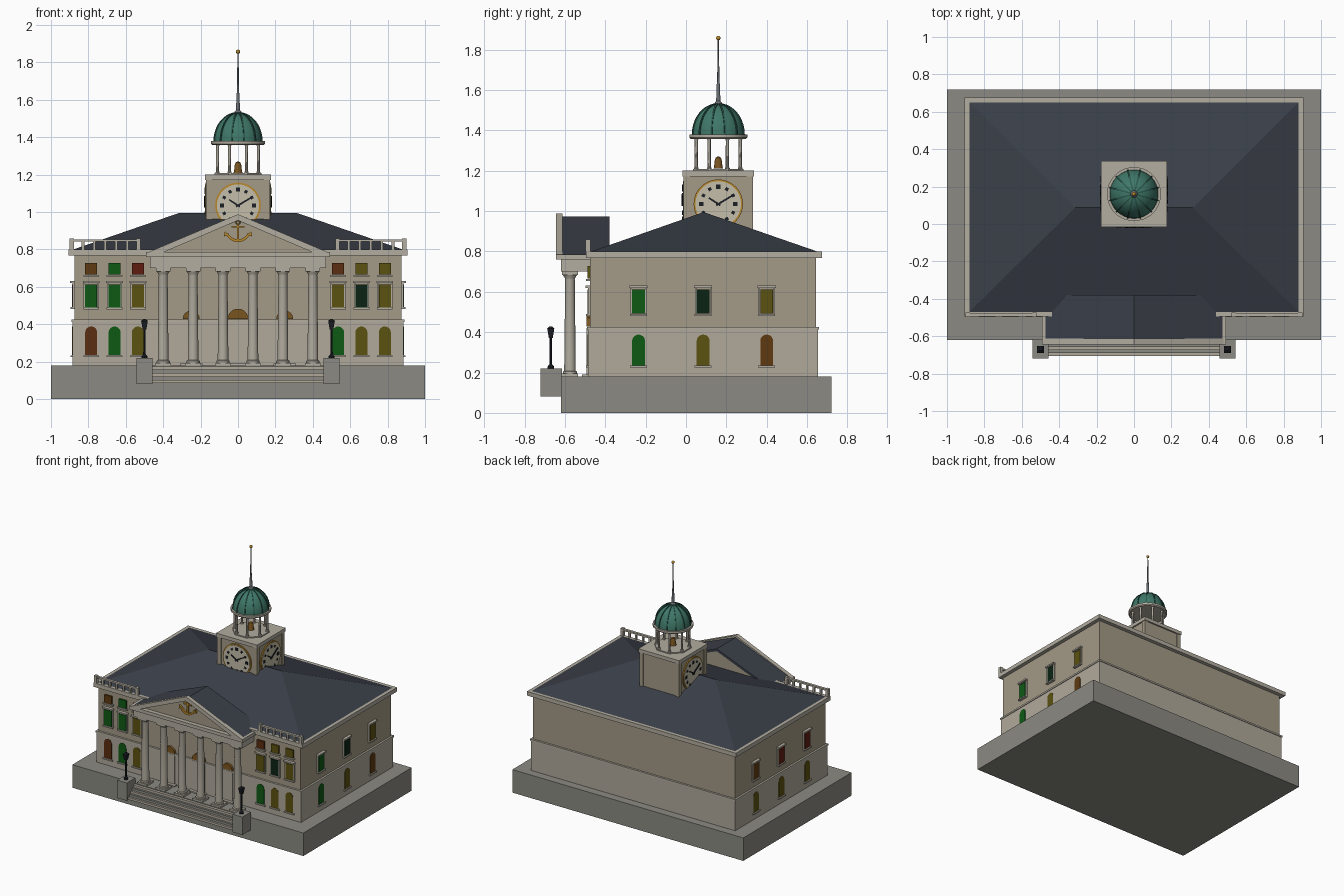
import bpy, bmesh
from math import sin, cos, pi, radians
from mathutils import Matrix

if "Cube" in bpy.data.objects:
    bpy.data.objects.remove(bpy.data.objects["Cube"])

T = Matrix.Translation
I = Matrix()


def RZ(deg):
    return Matrix.Rotation(radians(deg), 4, 'Z')


def mat(name, hexcol):
    m = bpy.data.materials.new(name)
    rgb = [int(hexcol[i:i + 2], 16) / 255 for i in (0, 2, 4)]
    m.diffuse_color = [((c + 0.055) / 1.055) ** 2.4 if c > 0.04 else c / 12.9 for c in rgb] + [1]
    m.use_nodes = True
    m.node_tree.nodes["Principled BSDF"].inputs["Base Color"].default_value = m.diffuse_color
    return m


STONE = mat("lower_stone", "b0a99b")
WALL = mat("upper_stone", "a39a86")
TRIM = mat("trim_stone", "b3ada0")
BASE = mat("base_stone", "8b8a83")
ROOF = mat("slate", "3a3f48")
COPPER = mat("copper", "3f7868")
RIB = mat("dark_copper", "2c5a4e")
GOLD = mat("gold", "b8892c")
BELL = mat("bronze", "7a5520")
BLACK = mat("black_iron", "1b1e24")
FACE = mat("clock_face", "c4bda8")
GREY = mat("spire_metal", "6c7074")
GLASS = {k: mat("glass_" + k, v) for k, v in dict(
    g="0d5a14", o="5c5210", b="5e3a10", r="5e1c10", d="0a2414", n="5a2e10").items()}


def finish(name, bm, m, M=I, smooth=False):
    bmesh.ops.recalc_face_normals(bm, faces=bm.faces)
    me = bpy.data.meshes.new(name)
    bm.to_mesh(me)
    bm.free()
    me.transform(M)
    me.materials.append(m)
    ob = bpy.data.objects.new(name, me)
    bpy.context.collection.objects.link(ob)
    if smooth:
        bpy.ops.object.select_all(action='DESELECT')
        ob.select_set(True)
        bpy.context.view_layer.objects.active = ob
        bpy.ops.object.shade_smooth_by_angle(angle=radians(35))
    return ob


def prism(name, pts, y0, y1, m, M=I):
    """Outline in x-z, pushed from y0 to y1."""
    bm = bmesh.new()
    a = [bm.verts.new((x, y0, z)) for x, z in pts]
    b = [bm.verts.new((x, y1, z)) for x, z in pts]
    bm.faces.new(a)
    bm.faces.new(b)
    for i in range(len(a)):
        j = (i + 1) % len(a)
        bm.faces.new((a[i], a[j], b[j], b[i]))
    return finish(name, bm, m, M)


def box(name, x0, x1, y0, y1, z0, z1, m, M=I):
    return prism(name, [(x0, z0), (x1, z0), (x1, z1), (x0, z1)], y0, y1, m, M)


def lathe(name, prof, seg, m, M=I, smooth=True):
    """Profile of (radius, z) turned about z, closed at both ends."""
    bm = bmesh.new()
    rings = [[bm.verts.new((r * cos(2 * pi * (i + .5) / seg), r * sin(2 * pi * (i + .5) / seg), z))
              for i in range(seg)] for r, z in prof]
    for a, b in zip(rings, rings[1:]):
        for i in range(seg):
            j = (i + 1) % seg
            bm.faces.new((a[i], a[j], b[j], b[i]))
    bm.faces.new(rings[0])
    bm.faces.new(rings[-1])
    return finish(name, bm, m, M, smooth)


def arc(cx, cz, r, a0, a1, n):
    return [(cx + r * cos(radians(a0 + (a1 - a0) * i / n)), cz + r * sin(radians(a0 + (a1 - a0) * i / n)))
            for i in range(n + 1)]


# base, walls, string course, cornice
box("base", -1, 1, -.62, .72, 0, .18, BASE)
box("lower_walls", -.885, .885, -.485, .655, .18, .42, STONE)
box("upper_walls", -.875, .875, -.475, .645, .42, .775, WALL)
box("string_course", -.89, .89, -.49, .66, .413, .426, TRIM)
box("cornice", -.905, .905, -.495, .675, .768, .8, TRIM)

# hip roof
bm = bmesh.new()
e = [bm.verts.new(p) for p in ((-.88, -.47, .8), (.88, -.47, .8), (.88, .65, .8), (-.88, .65, .8))]
p, q = bm.verts.new((-.315, .087, .995)), bm.verts.new((.315, .087, .995))
for f in (e, (e[0], e[1], q, p), (e[1], e[2], q), (e[2], e[3], p, q), (e[3], e[0], p)):
    bm.faces.new(f)
finish("hip_roof", bm, ROOF)

# windows: local x along the wall, -y outward
FRONT = T((0, -.48, 0))
RIGHT = T((.88, 0, 0)) @ RZ(90)
LEFT = T((-.88, 0, 0)) @ RZ(-90)


def window(M, x, z0, z1, glass, kind):
    w = .032
    if kind == "arch":
        outline = [(x - w, z0), (x + w, z0)] + arc(x, z1 - w, w, 0, 180, 10)
    else:
        outline = [(x - w, z0), (x + w, z0), (x + w, z1), (x - w, z1)]
    prism("window_glass", outline, .02, -.008, GLASS[glass], M)
    box("window_sill", x - .042, x + .042, .02, -.016, z0 - .011, z0 - .001, TRIM, M)
    if kind == "hood":
        box("window_hood", x - .045, x + .045, .02, -.018, z1 + .008, z1 + .02, TRIM, M)
        for s in (-1, 1):
            box("window_jamb", x + s * .033, x + s * .041, .02, -.006, z0, z1 + .008, TRIM, M)


xs = (-.785, -.66, -.535, .535, .66, .785)
for x, lo, mid, top in zip(xs, "ngogoo", "ggoodo", "bgrnoo"):
    window(FRONT, x, .235, .388, lo, "arch")
    window(FRONT, x, .49, .612, mid, "hood")
    window(FRONT, x, .665, .727, top, "plain")
for M, lows, mids in ((RIGHT, "gob", "gdo"), (LEFT, "ooo", "brr")):
    for x, lo, mid in zip((-.235, .085, .4) if M is RIGHT else (-.4, -.085, .235), lows, mids):
        window(M, x, .235, .388, lo, "arch")
        window(M, x, .492, .612, mid, "hood")

# entrance doors with fanlights
for x, w in ((-.25, .045), (0, .055), (.25, .045)):
    box("door", x - w, x + w, .02, -.012, .18, .42, STONE, FRONT)
    box("door_step", x - w - .015, x + w + .015, .02, -.035, .18, .19, TRIM, FRONT)
    prism("fanlight", arc(x, .428, w, 0, 180, 14), .02, -.014, BELL, FRONT)

# roof balustrades
for s in (-1, 1):
    x0, x1 = sorted((s * .52, s * .9))
    box("balustrade_rail", x0, x1, -.495, -.475, .842, .854, TRIM)
    for i in range(7):
        x = x0 + .012 + i * (x1 - x0 - .024) / 6
        w = .012 if i in (0, 6) else .007
        box("baluster", x - w, x + w, -.485 - w, -.485 + w, .8, .858 if w > .01 else .842, TRIM)

# portico columns
for i in range(6):
    x = -.4 + .16 * i
    box("column_plinth", x - .041, x + .041, -.616, -.534, .18, .194, TRIM)
    lathe("column", [(.036, .194), (.036, .204), (.029, .208), (.028, .3), (.024, .66),
                     (.026, .668), (.036, .685)], 20, TRIM, T((x, -.575, 0)))
    box("column_capital", x - .039, x + .039, -.614, -.536, .683, .702, TRIM)

# entablature, pediment and its roof
box("entablature", -.47, .47, -.62, -.47, .7, .762, TRIM)
box("portico_cornice", -.492, .492, -.645, -.47, .76, .786, TRIM)
prism("tympanum", [(-.45, .784), (.45, .784), (0, .955)], -.612, -.385, WALL)
for s in (-1, 1):
    prism("raking_cornice", [(s * .492, .78), (0, .988), (0, .955), (s * .41, .78)], -.645, -.612, TRIM)
    prism("portico_roof", [(s * .478, .784), (0, .972), (0, .953), (s * .43, .784)], -.613, -.38, ROOF)

# anchor ornament
PED = T((0, -.615, 0))
box("anchor_shank", -.006, .006, .005, -.012, .845, .935, GOLD, PED)
box("anchor_stock", -.034, .034, .005, -.012, .916, .926, GOLD, PED)
prism("anchor_arms", arc(0, .907, .068, 205, 335, 14) + arc(0, .912, .058, 335, 205, 14), .005, -.012, GOLD, PED)
for s in (-1, 1):
    prism("anchor_fluke", [(s * .07, .898), (s * .075, .87), (s * .046, .874)], .005, -.012, GOLD, PED)
bpy.ops.mesh.primitive_torus_add(location=(0, -.622, .944), rotation=(pi / 2, 0, 0), major_radius=.01,
                                 minor_radius=.003, major_segments=16, minor_segments=6)
bpy.context.object.name = "anchor_ring"
bpy.context.object.data.materials.append(GOLD)

# front steps, pedestals, lamps
for i in range(5):
    box("step", -.46, .46, -.705 + .016 * i, -.615, .085 + .018 * i, .103 + .018 * i, BASE if i % 2 else STONE)
for s in (-1, 1):
    x = s * .5
    box("pedestal", x - .042, x + .042, -.72, -.615, .08, .22, BASE)
    lathe("lamp_post", [(.016, .22), (.016, .23), (.007, .24), (.006, .375)], 10, BLACK, T((x, -.67, 0)))
    lathe("lamp_head", [(.014, .372), (.024, .415), (.026, .418), (.01, .428)], 4, BLACK, T((x, -.67, 0)), False)

# clock tower
TOWER = T((0, .16, 0))
box("tower", -.165, .165, -.165, .165, .8, 1.175, WALL, TOWER)
box("tower_cap", -.177, .177, -.177, .177, 1.172, 1.2, TRIM, TOWER)
for a in (-1, 1):
    for b in (-1, 1):
        box("tower_corner", a * .14, a * .172, b * .14, b * .172, .8, 1.173, WALL, TOWER)

for deg in (0, 90, -90):
    M = TOWER @ RZ(deg) @ T((0, -.165, 1.035))
    prism("clock_rim", arc(0, 0, .122, 0, 352.5, 47), .01, -.008, GOLD, M)
    prism("clock_dial", arc(0, 0, .113, 0, 352.5, 47), .01, -.011, FACE, M)
    for h in range(12):
        w = .011 if h % 3 == 0 else .008
        box("hour_mark", -w, w, 0, -.014, .085 - w, .085 + w, BLACK,
            M @ Matrix.Rotation(h * pi / 6, 4, 'Y'))
    for ang, ln in ((-57, .056), (59, .092)):
        prism("clock_hand", [(-.005, -.012), (.005, -.012), (.004, ln), (-.004, ln)], 0, -.017, BLACK,
              M @ Matrix.Rotation(radians(ang), 4, 'Y'))

# lantern with bell
lathe("lantern_floor", [(.135, 1.198), (.135, 1.208)], 8, TRIM, TOWER, False)
for i in range(8):
    a = pi / 8 + i * pi / 4
    lathe("lantern_column", [(.012, 1.205), (.012, 1.213), (.009, 1.217), (.008, 1.35), (.012, 1.362)], 10, TRIM,
          TOWER @ T((.118 * cos(a), .118 * sin(a), 0)))
lathe("lantern_ring", [(.138, 1.358), (.145, 1.365), (.145, 1.38)], 24, TRIM, TOWER)
lathe("bell", [(.024, 1.21), (.021, 1.222), (.018, 1.25), (.014, 1.264), (.004, 1.27)], 16, BELL, TOWER)

# ribbed dome, spire and finial
lathe("dome", [(.13 * cos(radians(a)), 1.378 + .152 * sin(radians(a))) for a in range(0, 88, 8)], 36, COPPER, TOWER)
outer = [(.135 * cos(radians(a)), 1.378 + .157 * sin(radians(a))) for a in range(0, 91, 9)]
inner = [(.12 * cos(radians(a)), 1.378 + .14 * sin(radians(a))) for a in range(90, -1, -9)]
for i in range(12):
    prism("dome_rib", outer + inner, -.004, .004, RIB, TOWER @ RZ(15 + 30 * i))
lathe("spire", [(.02, 1.525), (.018, 1.537), (.011, 1.545), (.008, 1.63), (.006, 1.64), (.003, 1.855)], 12, GREY, TOWER)
bpy.ops.mesh.primitive_uv_sphere_add(segments=16, ring_count=8, radius=.011, location=(0, .16, 1.857))
bpy.context.object.name = "finial_ball"
bpy.context.object.data.materials.append(GOLD)
bpy.ops.object.shade_smooth_by_angle(angle=radians(60))
